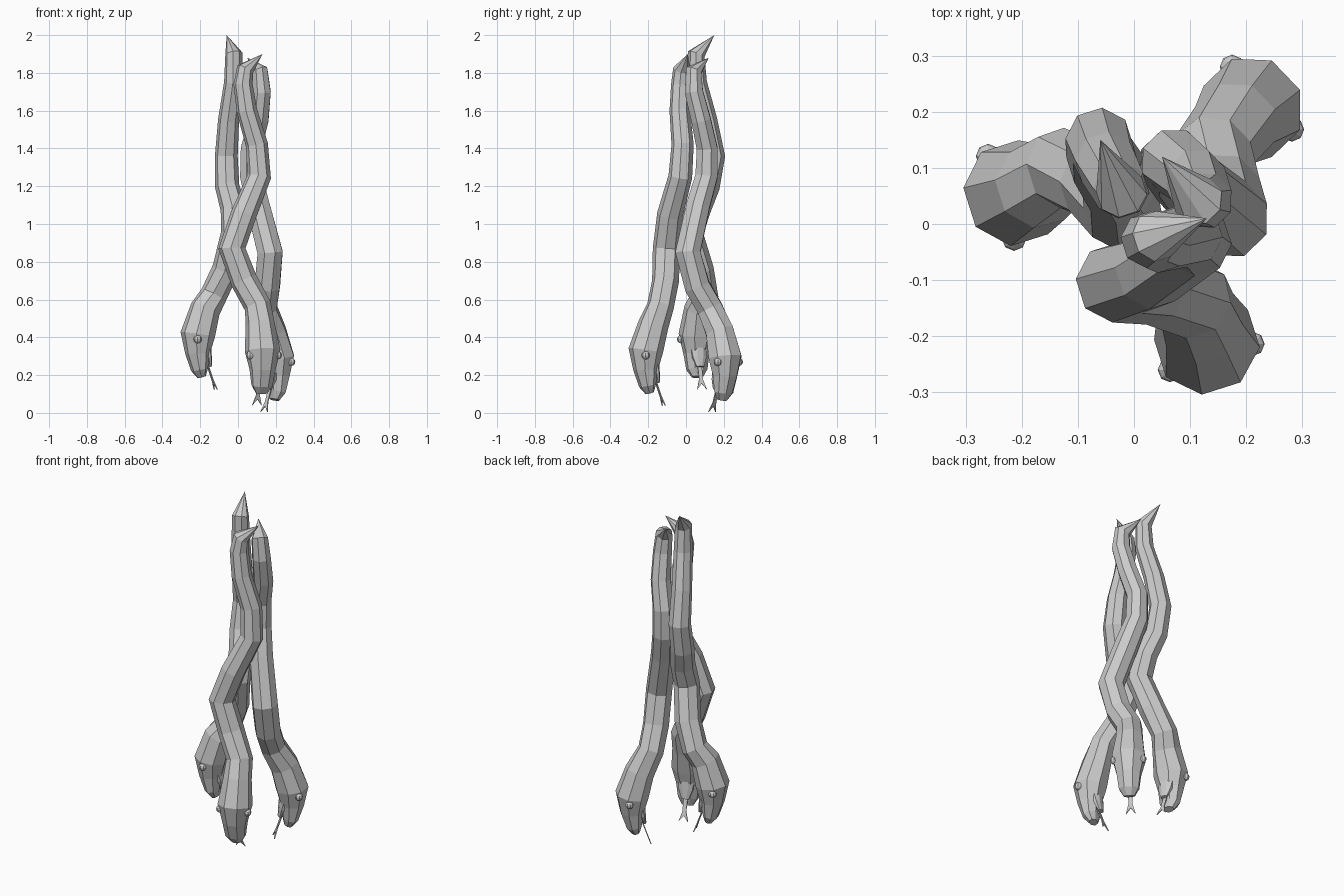
import bpy, bmesh, math
from mathutils import Vector

cube = bpy.data.objects.get("Cube")
if cube:
    bpy.data.objects.remove(cube, do_unlink=True)

grey = bpy.data.materials.new("scale_grey")
grey.use_nodes = True
grey.diffuse_color = (0.6, 0.6, 0.6, 1)
grey.node_tree.nodes["Principled BSDF"].inputs["Base Color"].default_value = (0.6, 0.6, 0.6, 1)

SIDES = 8
UP = Vector((0, 0, 1))


def finish(name, bm):
    bmesh.ops.recalc_face_normals(bm, faces=bm.faces)
    mesh = bpy.data.meshes.new(name)
    bm.to_mesh(mesh)
    bm.free()
    mesh.materials.append(grey)
    obj = bpy.data.objects.new(name, mesh)
    bpy.context.collection.objects.link(obj)


def loft(name, rings, out, tip=None):
    """Skin rings of (centre, side radius, outward radius), closed by a cap or a tip."""
    bm = bmesh.new()
    loops = []
    centres = [ring[0] for ring in rings] + [tip or rings[-1][0]]
    for i, (c, rs, ro) in enumerate(rings):
        # each ring faces halfway between its two neighbouring segments
        t = (centres[i + 1] - c).normalized()
        if i:
            t += (c - centres[i - 1]).normalized()
        t.normalize()
        o = (out - t * out.dot(t)).normalized()
        s = t.cross(o)
        angles = [math.tau * (k + 0.5) / SIDES for k in range(SIDES)]
        loops.append([bm.verts.new(c + s * rs * math.cos(a) + o * ro * math.sin(a)) for a in angles])
    for a, b in zip(loops, loops[1:]):
        for k in range(SIDES):
            n = (k + 1) % SIDES
            bm.faces.new((a[k], a[n], b[n], b[k]))
    bm.faces.new(loops[0])
    if tip is None:
        bm.faces.new(loops[-1])
    else:
        v = bm.verts.new(tip)
        for k in range(SIDES):
            bm.faces.new((loops[-1][k], loops[-1][(k + 1) % SIDES], v))
    finish(name, bm)


def tongue(name, root, end, side, out):
    """Thin forked strip running from the mouth."""
    bm = bmesh.new()
    mid = root.lerp(end, 0.7)
    w, d = side * 0.011, (end - root) * 0.12
    shape = [root - w, mid - w, end - w * 2.4, mid + d, end + w * 2.4, mid + w, root + w]
    th = out * 0.003
    front = [bm.verts.new(p + th) for p in shape]
    back = [bm.verts.new(p - th) for p in shape]
    n = len(shape)
    for corners in ((0, 1, 5, 6), (1, 2, 3), (3, 4, 5), (1, 3, 5)):
        bm.faces.new([front[k] for k in corners])
        bm.faces.new([back[k] for k in reversed(corners)])
    for k in range(n):
        bm.faces.new((front[k], front[(k + 1) % n], back[(k + 1) % n], back[k]))
    finish(name, bm)


def eye(name, centre):
    bm = bmesh.new()
    bmesh.ops.create_uvsphere(bm, u_segments=8, v_segments=6, radius=0.022)
    bmesh.ops.translate(bm, verts=bm.verts, vec=centre)
    finish(name, bm)


def snake(label, head, out, path, tip):
    out = Vector(out).to_3d().normalized()
    side = UP.cross(out)
    head, tip = Vector(head), Vector(tip)
    path = [Vector(p) for p in path]

    def at(o, z, s=0.0):
        return head + out * o + UP * z + side * s

    # head rings from snout to the back of the skull
    rings = [(at(-0.022, -0.235), 0.032, 0.022),
             (at(-0.01, -0.195), 0.058, 0.044),
             (at(0.0, -0.11), 0.07, 0.066),
             (at(0.0, -0.01), 0.095, 0.092),
             (at(-0.042, 0.125), 0.077, 0.082)]
    # body rings thinning towards the tail
    for p in path[:-1]:
        r = 0.072 - 0.02 * max(0, p.z - 0.9) / 0.8
        rings.append((p, r, r))
    rings.append((path[-1], 0.046, 0.046))
    loft(label + "_snake_body", rings, out, tip)

    # lower jaw, tongue and eyes
    jaw = [(at(-0.035, -0.06), 0.05, 0.035),
           (at(-0.055, -0.13), 0.042, 0.02),
           (at(-0.068, -0.18), 0.022, 0.01)]
    loft(label + "_snake_jaw", jaw, out)
    tongue(label + "_snake_tongue", at(-0.04, -0.13), at(-0.1, -0.3), side, out)
    for word, sign in (("left", 1), ("right", -1)):
        eye(f"{label}_snake_{word}_eye", at(0.025, -0.035, sign * 0.077))


snake("front", (0.13, -0.213, 0.34), (0.3, -0.95),
      [(0.105, -0.135, 0.565), (0.032, -0.108, 0.7), (-0.032, -0.104, 0.87),
       (0.03, -0.085, 1.05), (0.112, -0.03, 1.25), (0.1, -0.018, 1.42),
       (0.047, -0.033, 1.6), (0.027, -0.028, 1.74), (0.038, -0.022, 1.82)],
      (0.13, 0.01, 1.9))

snake("back_left", (0.21, 0.207, 0.305), (0.72, 0.69),
      [(0.14, 0.128, 0.55), (0.155, 0.06, 0.67), (0.17, 0.01, 0.85),
       (0.105, 0.065, 1.1), (0.07, 0.108, 1.25), (0.07, 0.112, 1.4),
       (0.11, 0.08, 1.55), (0.125, 0.042, 1.7), (0.115, 0.04, 1.81)],
      (0.05, 0.12, 1.88))

snake("back_right", (-0.213, 0.055, 0.425), (-0.95, -0.3),
      [(-0.128, 0.1, 0.625), (-0.065, 0.075, 0.76), (-0.02, 0.022, 0.95),
       (-0.025, 0.065, 1.08), (-0.057, 0.115, 1.2), (-0.062, 0.147, 1.36),
       (-0.05, 0.11, 1.55), (-0.023, 0.06, 1.75), (-0.022, 0.055, 1.9)],
      (-0.06, 0.15, 2.0))
